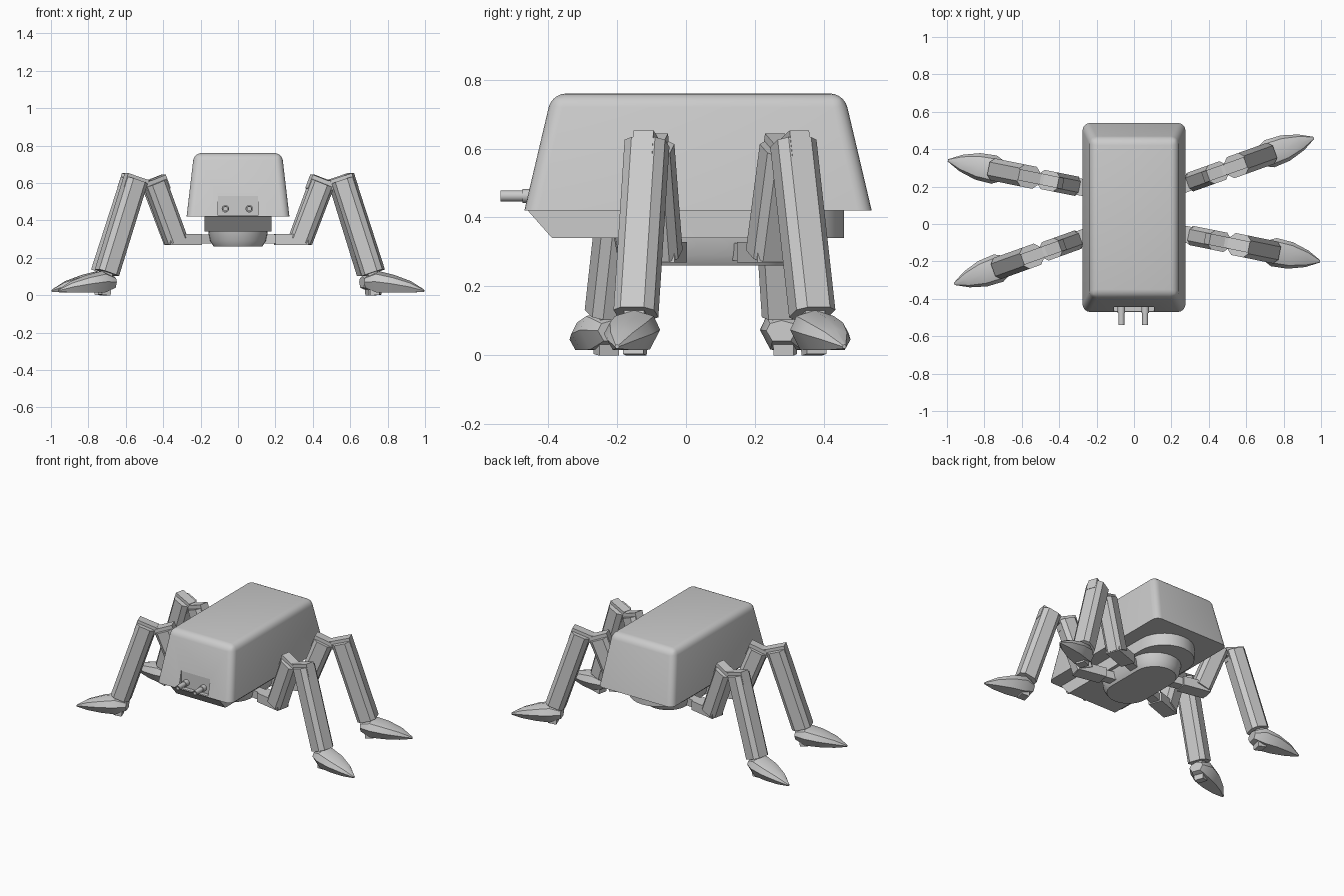
import bpy, bmesh, math
from mathutils import Matrix, Vector

cube = bpy.data.objects.get("Cube")
if cube:
    bpy.data.objects.remove(cube, do_unlink=True)

GREY = (0.6, 0.6, 0.6, 1)
mat = bpy.data.materials.new("plain_grey")
mat.use_nodes = True
mat.diffuse_color = GREY
mat.node_tree.nodes["Principled BSDF"].inputs["Base Color"].default_value = GREY


def finish(name, bm, matrix=Matrix(), smooth=None):
    bmesh.ops.recalc_face_normals(bm, faces=bm.faces)
    me = bpy.data.meshes.new(name)
    bm.to_mesh(me)
    bm.free()
    me.transform(matrix)
    me.materials.append(mat)
    ob = bpy.data.objects.new(name, me)
    bpy.context.collection.objects.link(ob)
    if smooth:
        bpy.ops.object.select_all(action='DESELECT')
        ob.select_set(True)
        bpy.context.view_layer.objects.active = ob
        bpy.ops.object.shade_smooth_by_angle(angle=math.radians(smooth))
    return ob


def loft(rings):
    """Skin equal-length rings of points and cap both ends."""
    bm = bmesh.new()
    vs = [[bm.verts.new(p) for p in ring] for ring in rings]
    n = len(vs[0])
    for a, b in zip(vs, vs[1:]):
        for i in range(n):
            j = (i + 1) % n
            bm.faces.new((a[i], a[j], b[j], b[i]))
    bm.faces.new(vs[0])
    bm.faces.new(vs[-1])
    return bm


def rect(x, y0, y1, z):
    return [(-x, y0, z), (x, y0, z), (x, y1, z), (-x, y1, z)]


def arc(x, y, z, start, steps=14):
    return [(x * math.cos(start + math.pi * i / steps),
             y + x * math.sin(start + math.pi * i / steps), z) for i in range(steps + 1)]


def limb(name, p0, p1, thick, width, matrix, chamfer=0.0):
    """Box from p0 to p1 in the leg's own (reach, height) plane."""
    a, b = Vector((p0[0], 0, p0[1])), Vector((p1[0], 0, p1[1]))
    d = (b - a).normalized()
    n, s = Vector((d.z, 0, -d.x)) * thick / 2, Vector((0, width / 2, 0))
    bm = loft([[p + n + s, p + n - s, p - n - s, p - n + s] for p in (a, b)])
    if chamfer:
        long_edges = [e for e in bm.edges
                      if abs((e.verts[0].co - e.verts[1].co).normalized().dot(d)) > 0.9]
        bmesh.ops.bevel(bm, geom=long_edges, offset=chamfer, segments=1, affect='EDGES')
    return finish(name, bm, matrix)


# Tapered shell with rounded upper edges
bm = loft([rect(0.275, -0.47, 0.54, 0.42), rect(0.235, -0.39, 0.46, 0.76)])
edges = [e for e in bm.edges if max(v.co.z for v in e.verts) > 0.7]
bmesh.ops.bevel(bm, geom=edges, offset=0.04, segments=5, profile=0.5, affect='EDGES')
shell = finish("body_shell", bm)

# Notch cut in the front of the shell
bm = loft([rect(0.107, -0.6, -0.443, 0.427), rect(0.107, -0.6, -0.443, 0.53)])
cutter = finish("notch_cutter", bm)
cutter.hide_render = True
cutter.hide_viewport = True
cut = shell.modifiers.new("notch", 'BOOLEAN')
cut.operation = 'DIFFERENCE'
cut.object = cutter
bpy.ops.object.select_all(action='DESELECT')
shell.select_set(True)
bpy.context.view_layer.objects.active = shell
bpy.ops.object.modifier_apply(modifier="notch")
bpy.data.objects.remove(cutter, do_unlink=True)
bpy.ops.object.shade_smooth_by_angle(angle=math.radians(25))

# Hollow barrels in the notch
for side, x in (("right", -0.067), ("left", 0.06)):
    profile = [(0.02, -0.43), (0.02, -0.475), (0.016, -0.475),
               (0.016, -0.54), (0.010, -0.54), (0.010, -0.5)]
    bm = loft([[(x + r * math.cos(t * math.tau / 16), y, 0.462 + r * math.sin(t * math.tau / 16))
                for t in range(16)] for r, y in profile])
    finish(side + "_barrel", bm, smooth=30)

# Turntable plate under the shell, sloped in front and round behind
finish("turntable", loft([[(-0.18, f, z), (0.18, f, z)] + arc(0.18, 0.28, z, 0)
                          for f, z in ((-0.465, 0.425), (-0.39, 0.34))]), smooth=30)

# Lower hull with rounded ends
finish("lower_hull", loft([arc(r, 0.19, z, 0) + arc(r, -0.05, z, math.pi)
                           for r, z in ((0.16, 0.345), (0.15, 0.29), (0.13, 0.26))]), smooth=30)


def leg(name, matrix):
    limb(name + "_hip_link", (-0.06, 0.3), (0.18, 0.3), 0.05, 0.06, matrix)
    limb(name + "_hip_block", (0.06, 0.298), (0.24, 0.298), 0.06, 0.09, matrix)
    limb(name + "_upper", (0.192, 0.292), (0.312, 0.60), 0.115, 0.105, matrix, 0.022)
    limb(name + "_upper_tongue", (0.29, 0.55), (0.318, 0.622), 0.122, 0.06, matrix)
    limb(name + "_knee_pin", (0.3, 0.588), (0.43, 0.588), 0.05, 0.05, matrix)
    limb(name + "_lower", (0.422, 0.615), (0.585, 0.12), 0.118, 0.12, matrix, 0.025)
    limb(name + "_lower_tongue", (0.44, 0.56), (0.416, 0.634), 0.122, 0.06, matrix)
    limb(name + "_ankle", (0.585, 0.14), (0.60, 0.0), 0.05, 0.06, matrix)
    # Pointed foot: reach, half width, underside, top
    section = [(0, 1), (0.75, 0.85), (1, 0.5), (0.6, 0), (-0.6, 0), (-1, 0.5), (-0.75, 0.85)]
    stations = [(0.545, 0.045, 0.04, 0.10), (0.61, 0.077, 0.015, 0.13),
                (0.70, 0.072, 0.014, 0.108), (0.79, 0.045, 0.014, 0.075),
                (0.862, 0.006, 0.018, 0.03)]
    bm = loft([[(r, w * u, lo + (hi - lo) * v) for u, v in section]
               for r, w, lo, hi in stations])
    finish(name + "_foot", bm, matrix, smooth=35)


# Opposite legs are half-turn copies about the hull centre
centre = Matrix.Translation((0, 0.07, 0))
for near, far, y, angle in (("front_left_leg", "rear_right_leg", -0.1, -11.4),
                            ("rear_left_leg", "front_right_leg", 0.1, 19.7)):
    place = Matrix.Translation((0.15, y, 0)) @ Matrix.Rotation(math.radians(angle), 4, 'Z')
    leg(near, centre @ place)
    leg(far, centre @ Matrix.Rotation(math.pi, 4, 'Z') @ place)
